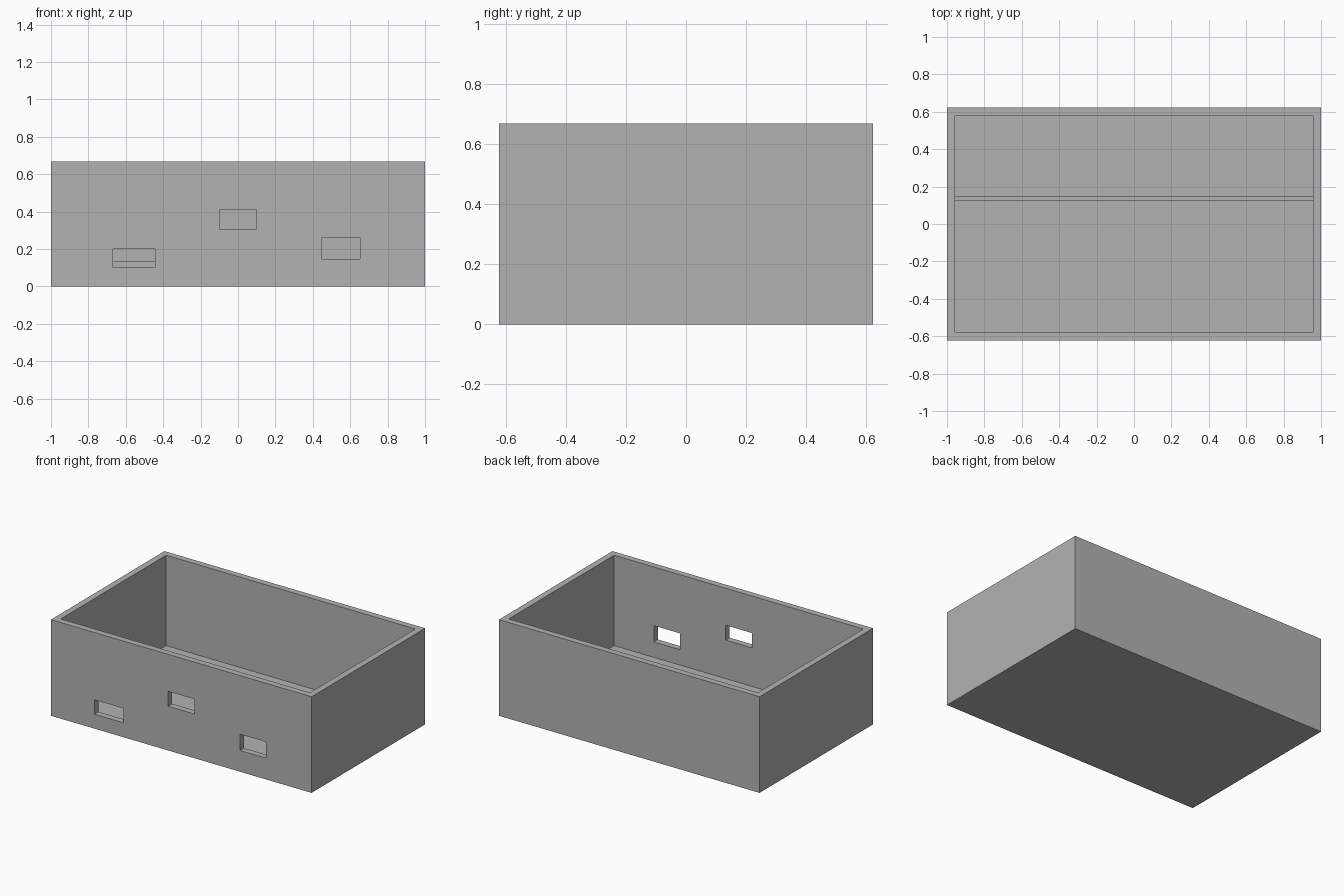
import bpy
import bmesh
from mathutils import Vector

old = bpy.data.objects.get("Cube")
if old:
    bpy.data.objects.remove(old, do_unlink=True)

HALF_X, HALF_Y, HEIGHT = 1.0, 0.622, 0.667
WALL, FLOOR = 0.044, 0.04

# One plain grey for the whole box
grey = bpy.data.materials.new("plain_grey")
grey.use_nodes = True
grey.diffuse_color = (0.45, 0.45, 0.45, 1)
grey.node_tree.nodes["Principled BSDF"].inputs["Base Color"].default_value = grey.diffuse_color


def box(name, low, high):
    """Axis-aligned box between two corners."""
    low, high = Vector(low), Vector(high)
    bm = bmesh.new()
    bmesh.ops.create_cube(bm, size=1)
    bmesh.ops.scale(bm, vec=high - low, verts=bm.verts)
    bmesh.ops.translate(bm, vec=(low + high) / 2, verts=bm.verts)
    mesh = bpy.data.meshes.new(name)
    bm.to_mesh(mesh)
    bm.free()
    mesh.materials.append(grey)
    obj = bpy.data.objects.new(name, mesh)
    bpy.context.collection.objects.link(obj)
    return obj


def cut(target, cutter):
    """Subtract the cutter for good, then drop it."""
    cutter.hide_render = True
    mod = target.modifiers.new("cut", 'BOOLEAN')
    mod.operation, mod.solver, mod.object = 'DIFFERENCE', 'EXACT', cutter
    with bpy.context.temp_override(object=target, active_object=target):
        bpy.ops.object.modifier_apply(modifier=mod.name)
    bpy.data.objects.remove(cutter, do_unlink=True)


# Open box: outer block with a hollow inside
inner_x, inner_y = HALF_X - WALL, HALF_Y - WALL
tray = box("open_box", (-HALF_X, -HALF_Y, 0), (HALF_X, HALF_Y, HEIGHT))
cut(tray, box("hollow_cutter", (-inner_x, -inner_y, FLOOR), (inner_x, inner_y, HEIGHT + 0.1)))

# Three slots through the front wall: left, right, bottom, top
for x0, x1, z0, z1 in ((-0.667, -0.443, 0.1, 0.2),
                       (-0.1, 0.1, 0.307, 0.41),
                       (0.45, 0.652, 0.147, 0.26)):
    cut(tray, box("slot_cutter", (x0, -HALF_Y - 0.1, z0), (x1, -inner_y + 0.1, z1)))

# Low divider rib across the floor
box("divider_rib", (-inner_x, 0.122, FLOOR), (inner_x, 0.15, 0.134))
